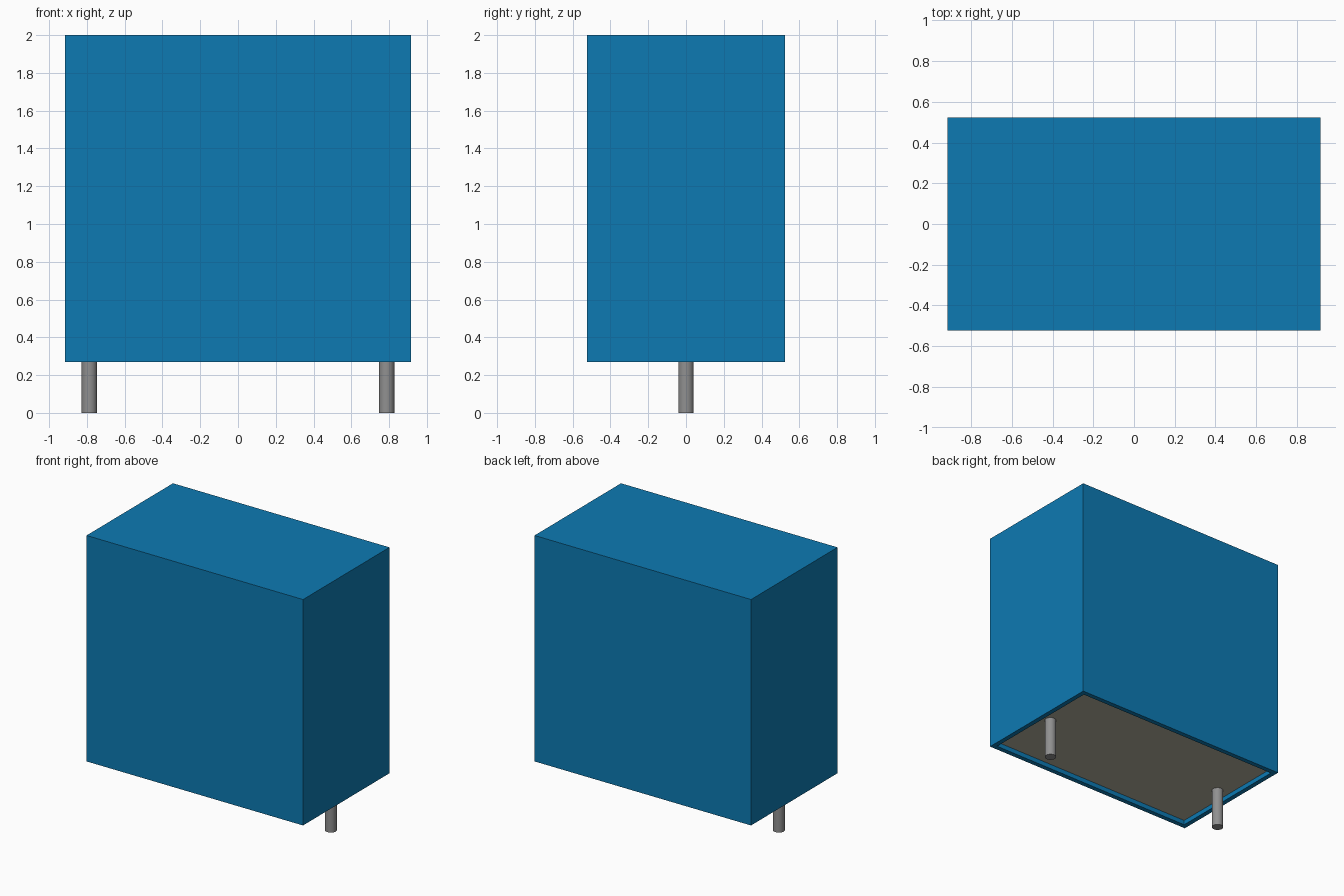
import bpy
import bmesh
from mathutils import Matrix

default = bpy.data.objects.get("Cube")
if default:
    bpy.data.objects.remove(default, do_unlink=True)

WIDTH, DEPTH = 1.834, 1.046
BOTTOM, TOP = 0.27, 2.0
RIM, RECESS = 0.052, 0.035
PIN_X, PIN_RADIUS = 0.787, 0.041


def make_material(name, colour):
    mat = bpy.data.materials.new(name)
    mat.use_nodes = True
    mat.diffuse_color = (*colour, 1)
    mat.node_tree.nodes["Principled BSDF"].inputs["Base Color"].default_value = (*colour, 1)
    return mat


blue = make_material("blue plastic", (0.004, 0.195, 0.45))
beige = make_material("beige resin", (0.45, 0.43, 0.34))
grey = make_material("grey metal", (0.28, 0.28, 0.28))

# Case with a recessed resin fill in its underside
bm = bmesh.new()
bmesh.ops.create_cube(bm, size=1)
bmesh.ops.scale(bm, vec=(WIDTH, DEPTH, TOP - BOTTOM), verts=bm.verts)
bmesh.ops.translate(bm, vec=(0, 0, (TOP + BOTTOM) / 2), verts=bm.verts)
bm.normal_update()
underside = min(bm.faces, key=lambda f: f.calc_center_median().z)
bmesh.ops.inset_region(bm, faces=[underside], thickness=RIM)
walls = bmesh.ops.inset_region(bm, faces=[underside], thickness=0.0005)
bmesh.ops.translate(bm, vec=(0, 0, RECESS), verts=underside.verts)
underside.material_index = 1
mesh = bpy.data.meshes.new("case")
bm.to_mesh(mesh)
bm.free()
mesh.materials.append(blue)
mesh.materials.append(beige)
case = bpy.data.objects.new("case", mesh)
bpy.context.collection.objects.link(case)

# Round lead pins, set into the resin
pin_top = BOTTOM + RECESS + 0.01
for side, x in (("right", -PIN_X), ("left", PIN_X)):
    bpy.ops.mesh.primitive_cylinder_add(vertices=32, radius=PIN_RADIUS, depth=pin_top,
                                        location=(x, 0, pin_top / 2))
    pin = bpy.context.object
    pin.name = side + "_pin"
    pin.data.materials.append(grey)
    bpy.ops.object.shade_smooth_by_angle()
